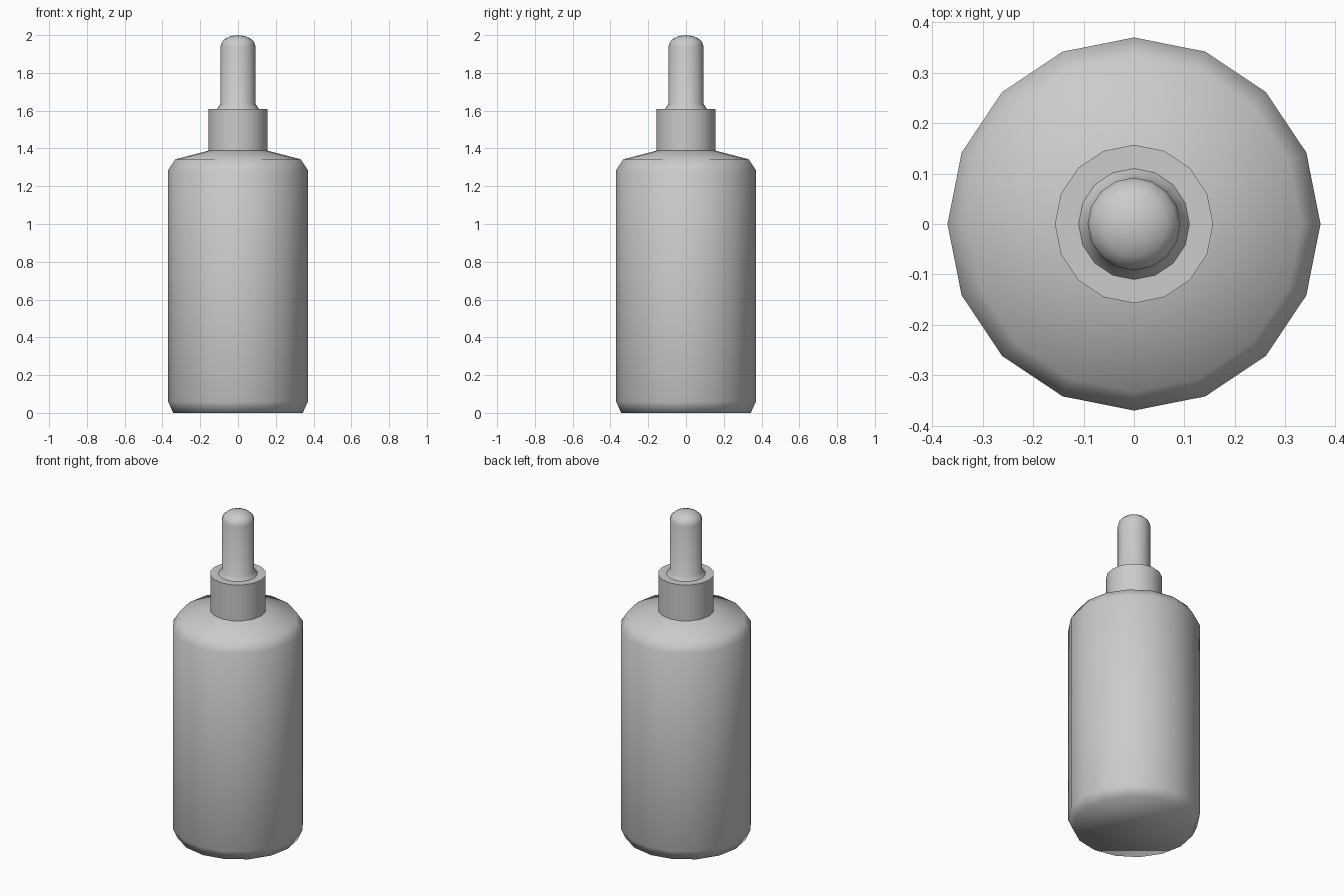
import bpy, bmesh, math

if "Cube" in bpy.data.objects:
    bpy.data.objects.remove(bpy.data.objects["Cube"])

SIDES = 16

def lathe(name, profile, sharp_angle):
    """Revolve (radius, z) points about z; radius 0 makes a pole."""
    bm = bmesh.new()
    rings = []
    for r, z in profile:
        if r == 0:
            rings.append([bm.verts.new((0, 0, z))] * SIDES)
        else:
            rings.append([bm.verts.new((r * math.cos(2 * math.pi * i / SIDES),
                                        r * math.sin(2 * math.pi * i / SIDES), z))
                          for i in range(SIDES)])
    for a, b in zip(rings, rings[1:]):
        for i in range(SIDES):
            j = (i + 1) % SIDES
            corners = list(dict.fromkeys((a[i], a[j], b[j], b[i])))
            bm.faces.new(corners)
    # flat base
    if profile[0][0] > 0 and name == "bottle_body":
        bm.faces.new(list(reversed(rings[0])))
    bm.normal_update()
    mesh = bpy.data.meshes.new(name)
    bm.to_mesh(mesh)
    bm.free()
    obj = bpy.data.objects.new(name, mesh)
    bpy.context.collection.objects.link(obj)
    bpy.ops.object.select_all(action='DESELECT')
    obj.select_set(True)
    bpy.context.view_layer.objects.active = obj
    bpy.ops.object.shade_smooth_by_angle(angle=math.radians(sharp_angle))
    return obj

# Bottle with bevelled base and sloping shoulder
lathe("bottle_body", [(0.343, 0), (0.37, 0.06), (0.37, 1.285),
                      (0.332, 1.343), (0.157, 1.388)], 75)

# Straight screw collar with a flat top
lathe("collar", [(0.157, 1.388), (0.157, 1.61), (0.11, 1.61)], 60)

# Dropper bulb: flared foot, straight stem, rounded tip
dome = [(0.092 * math.cos(t), 1.942 + 0.058 * math.sin(t))
        for t in (math.radians(a) for a in (0, 22.5, 45, 67.5))]
lathe("dropper_bulb", [(0.11, 1.61), (0.092, 1.638)] + dome + [(0, 2.0)], 60)
